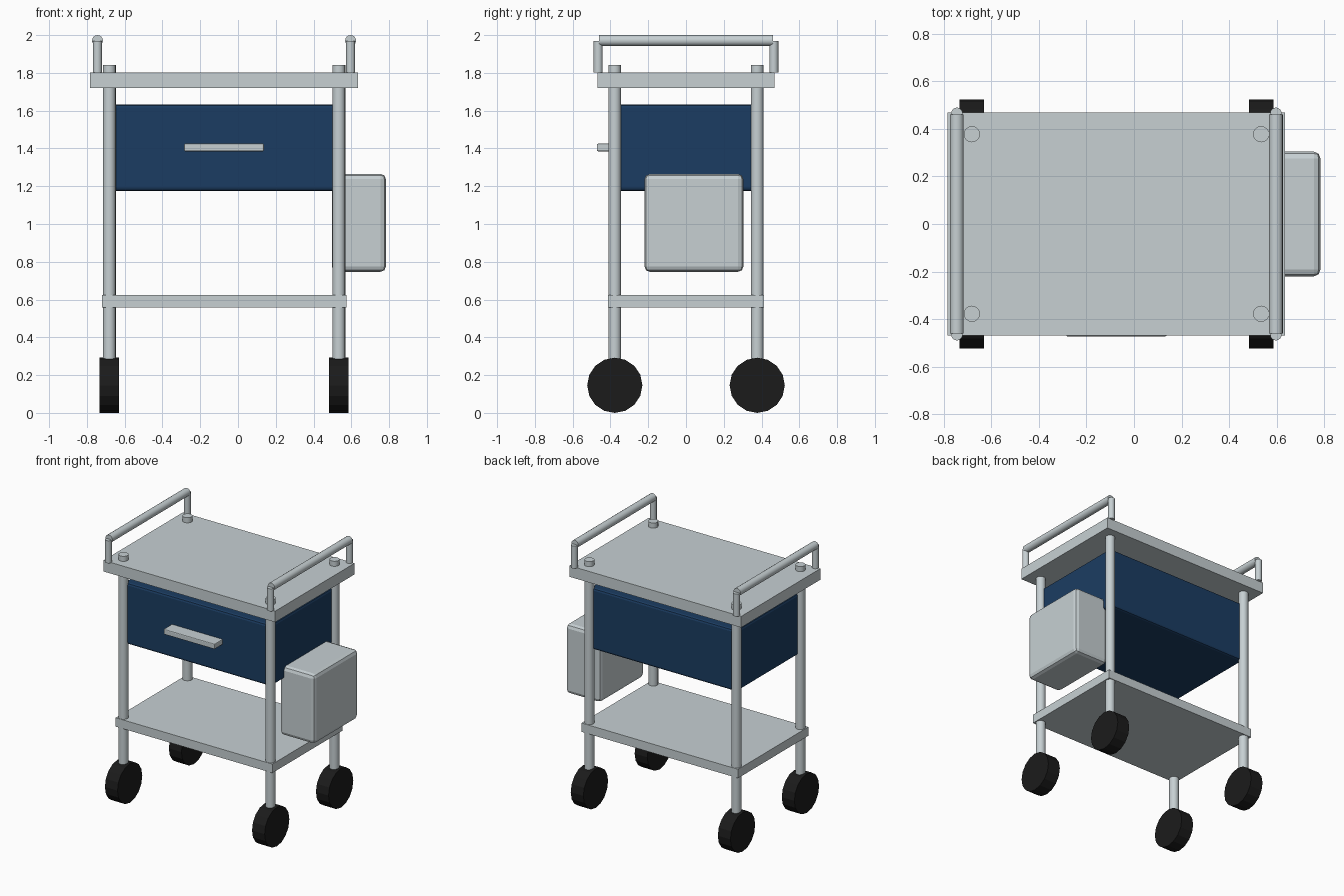
import bpy, math

if "Cube" in bpy.data.objects:
    bpy.data.objects.remove(bpy.data.objects["Cube"])


def mat(name, col):
    m = bpy.data.materials.new(name)
    m.diffuse_color = (*col, 1)
    m.use_nodes = True
    m.node_tree.nodes["Principled BSDF"].inputs["Base Color"].default_value = m.diffuse_color
    return m


GREY = mat("pale_grey_metal", (0.57, 0.63, 0.65))
NAVY = mat("navy_blue", (0.011, 0.046, 0.122))
BLACK = mat("black_rubber", (0.011, 0.011, 0.011))


def finish(o, name, m, smooth=True):
    o.name = name
    o.data.materials.append(m)
    if smooth:
        bpy.ops.object.shade_smooth_by_angle(angle=math.radians(30))


def box(name, lo, hi, m, bevel=0, segs=2):
    c = [(a + b) / 2 for a, b in zip(lo, hi)]
    bpy.ops.mesh.primitive_cube_add(size=1, location=c)
    o = bpy.context.object
    o.scale = [b - a for a, b in zip(lo, hi)]
    bpy.ops.object.transform_apply(location=False, rotation=False, scale=True)
    finish(o, name, m, smooth=False)
    if bevel:
        b = o.modifiers.new("bevel", "BEVEL")
        b.width, b.segments = bevel, segs


def rod(name, centre, r, length, m, axis="Z", n=16, smooth=True):
    rot = {"X": (0, math.pi / 2, 0), "Y": (math.pi / 2, 0, 0), "Z": (0, 0, 0)}[axis]
    bpy.ops.mesh.primitive_cylinder_add(vertices=n, radius=r, depth=length,
                                        location=centre, rotation=rot)
    finish(bpy.context.object, name, m, smooth)


# Flat surfaces
box("top_tray", (-0.783, -0.468, 1.72), (0.635, 0.468, 1.803), GREY)
box("lower_shelf", (-0.72, -0.414, 0.558), (0.574, 0.414, 0.624), GREY)

# Drawer reaching the leg centres, with its pull
box("drawer", (-0.681, -0.377, 1.176), (0.534, 0.377, 1.633), NAVY, 0.016)
box("drawer_pull", (-0.285, -0.472, 1.385), (0.137, -0.36, 1.425), GREY, 0.006)

# Storage bin on the right side
box("side_bin", (0.497, -0.22, 0.747), (0.783, 0.304, 1.265), GREY, 0.028)

# Legs and wheels
for side, x in (("left", -0.681), ("right", 0.534)):
    for end, y in (("front", -0.377), ("back", 0.377)):
        rod(f"{end}_{side}_leg", (x, y, 0.996), 0.034, 1.69, GREY)
        rod(f"{end}_{side}_wheel", (x, y, 0.146), 0.146, 0.104, BLACK, "X", 16, False)

# Push handles on both ends
for side, x in (("left", -0.744), ("right", 0.596)):
    rod(f"{side}_handle_bar", (x, 0, 1.971), 0.029, 0.92, GREY, "Y")
    for end, y in (("front", -0.465), ("back", 0.465)):
        rod(f"{side}_handle_{end}_upright", (x, y, 1.885), 0.024, 0.168, GREY)
